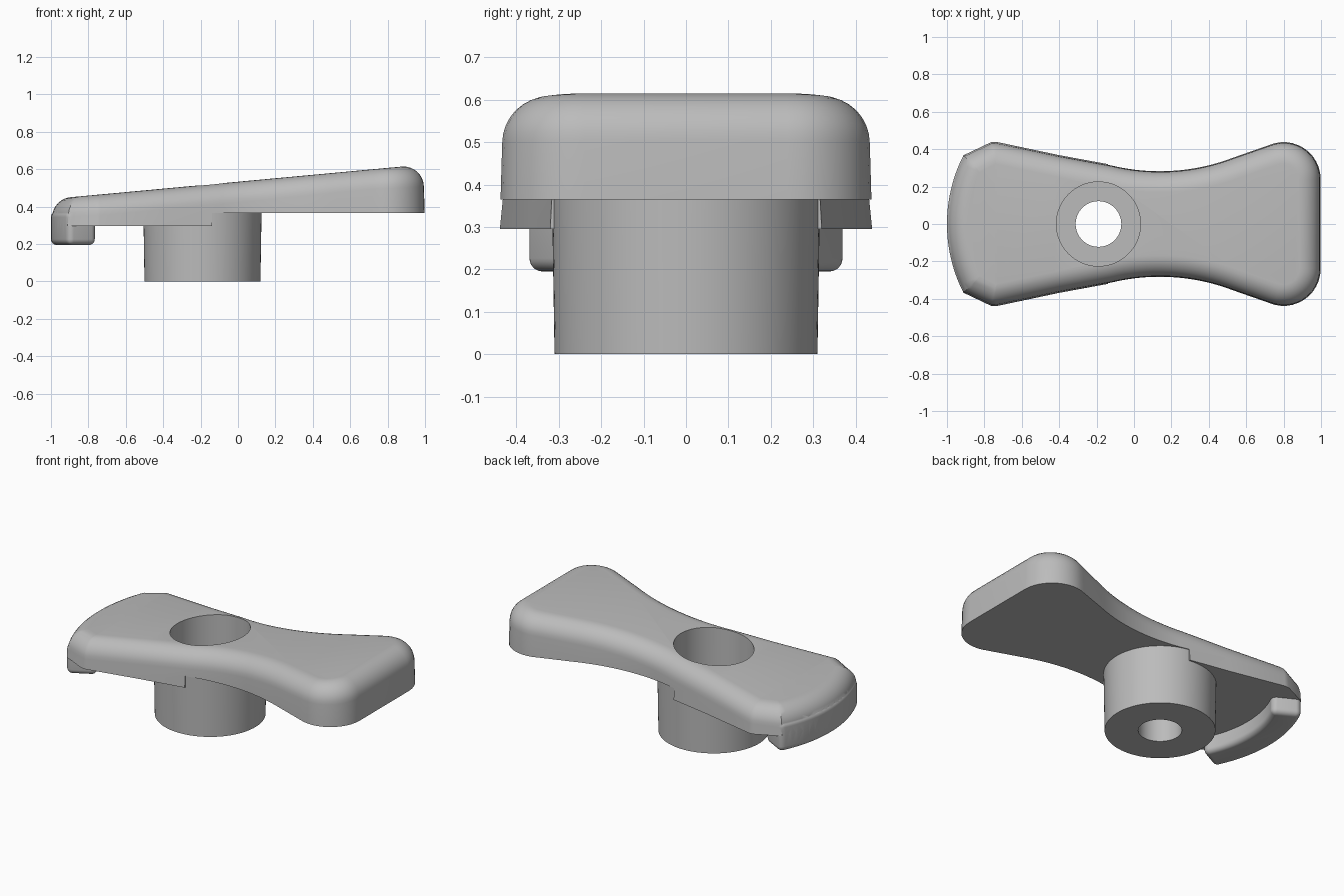
import bpy, bmesh, math
from mathutils import Vector

if "Cube" in bpy.data.objects:
    bpy.data.objects.remove(bpy.data.objects["Cube"])

BX = -0.19        # hub axis, also the centre of the curved left end
R_END = 0.81      # radius of the left end


def top_z(x):
    return 0.533 + 0.0925 * x


def finish(bm, name):
    bmesh.ops.recalc_face_normals(bm, faces=bm.faces)
    me = bpy.data.meshes.new(name)
    bm.to_mesh(me)
    bm.free()
    ob = bpy.data.objects.new(name, me)
    bpy.context.collection.objects.link(ob)
    return ob


def loft(rings, name):
    """Closed solid through rings with equal point counts."""
    bm = bmesh.new()
    vs = [[bm.verts.new(p) for p in r] for r in rings]
    n = len(vs[0])
    for a, b in zip(vs, vs[1:]):
        for i in range(n):
            j = (i + 1) % n
            bm.faces.new((a[i], a[j], b[j], b[i]))
    bm.faces.new(vs[0][::-1])
    bm.faces.new(vs[-1])
    return finish(bm, name)


def cylinder(name, r0, r1, z0, z1):
    ring = lambda r, z: [(BX + r * math.cos(t * math.tau / 96), r * math.sin(t * math.tau / 96), z)
                         for t in range(96)]
    return loft([ring(r0, z0), ring(r1, z1)], name)


def apply_mod(ob, kind, **props):
    m = ob.modifiers.new(kind.lower(), kind)
    for k, v in props.items():
        setattr(m, k, v)
    bpy.context.view_layer.objects.active = ob
    bpy.ops.object.modifier_apply(modifier=m.name)


def boolean(ob, other, op):
    apply_mod(ob, 'BOOLEAN', object=other, operation=op, solver='EXACT')
    bpy.data.objects.remove(other)


def inset(pts, d):
    """Mitred inward offset of a counter-clockwise outline."""
    out = []
    for i, p in enumerate(pts):
        a = (p - pts[i - 1]).normalized()
        b = (pts[(i + 1) % len(pts)] - p).normalized()
        na, nb = Vector((-a.y, a.x)), Vector((-b.y, b.x))
        m = (na + nb).normalized()
        out.append(p + m * (d / m.dot(na)))
    return out


# Upper half of the outline, from the right end to the left end
half = []
for i in range(13):                                   # rounded right corner
    t = math.radians(i * 9.5)
    half.append((0.80 + 0.20 * math.cos(t), 0.24 + 0.20 * math.sin(t)))
x0, y0 = half[-1]
WX, WY, RW = 0.14, 0.285, 1.09                        # concave waist
for i in range(1, 23):
    x = x0 + (-0.12 - x0) * i / 22
    y = WY + RW - math.sqrt(RW * RW - (x - WX) ** 2)
    if x < 0.55:
        half.append((x, y))
half += [(-0.40, 0.368), (-0.735, 0.439), (-0.765, 0.437), (-0.885, 0.38)]
for i in range(9):                                    # curved left end
    t = math.radians(27 - 27 * i / 8)
    half.append((BX - R_END * math.cos(t), R_END * math.sin(t)))
outline = [Vector(p) for p in half]
outline += [Vector((x, -y)) for x, y in reversed(half[:-1])]

# Handle: slightly drafted wall, then a rounded edge up to the sloped top
FIL, DRAFT = 0.11, 0.006
inner = inset(outline, DRAFT + FIL)
rings = [[(p.x, p.y, 0.295) for p in outline]]
for k in range(9):
    a = math.radians(k * 90 / 8)
    ring = inset(outline, DRAFT + FIL * (1 - math.cos(a)))
    rings.append([(p.x, p.y, top_z(q.x) - FIL * (1 - math.sin(a))) for p, q in zip(ring, inner)])
handle = loft(rings, "lever_handle")

# Raised underside on the long end
step = [(-0.14, -1), (1.5, -1), (1.5, 1), (-0.14, 1)]
boolean(handle, loft([[(x, y, z) for x, y in step] for z in (0.1, 0.365)], "step_cutter"), 'DIFFERENCE')

# Curved finger lip below the left end
arc = [math.radians(-28 + 56 * i / 20) for i in range(21)]
sector = [(BX - R_END * math.cos(t), R_END * math.sin(t)) for t in arc]
sector += [(BX - 0.64 * math.cos(t), 0.64 * math.sin(t)) for t in reversed(arc)]
lip = loft([[(x, y, z) for x, y in sector] for z in (0.195, 0.375)], "finger_lip")
apply_mod(lip, 'BEVEL', width=0.06, segments=6, limit_method='ANGLE', angle_limit=math.radians(40))
boolean(handle, lip, 'UNION')

# Hub, then its recess and through hole
boolean(handle, cylinder("hub", 0.31, 0.316, 0.0, 0.367), 'UNION')
boolean(handle, cylinder("recess_cutter", 0.225, 0.225, 0.2, 1.0), 'DIFFERENCE')
boolean(handle, cylinder("bore_cutter", 0.122, 0.122, -0.2, 0.5), 'DIFFERENCE')

# Single grey finish
grey = bpy.data.materials.new("grey")
grey.diffuse_color = (0.5, 0.5, 0.5, 1)
grey.use_nodes = True
grey.node_tree.nodes["Principled BSDF"].inputs["Base Color"].default_value = grey.diffuse_color
handle.data.materials.clear()
handle.data.materials.append(grey)
for f in handle.data.polygons:
    f.material_index = 0
bpy.ops.object.select_all(action='DESELECT')
handle.select_set(True)
bpy.context.view_layer.objects.active = handle
bpy.ops.object.shade_smooth_by_angle(angle=math.radians(32))
